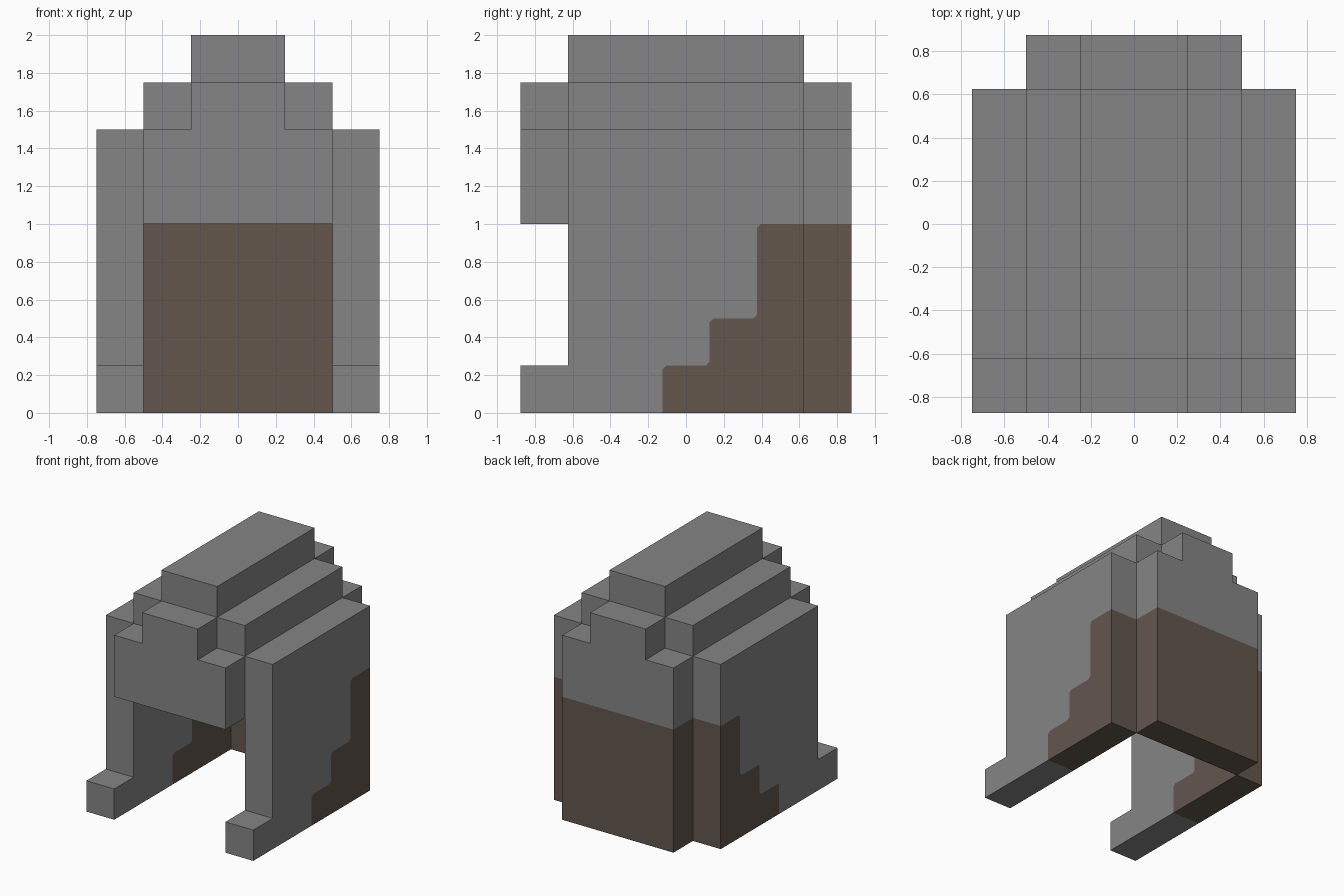
import bpy, bmesh

if "Cube" in bpy.data.objects:
    bpy.data.objects.remove(bpy.data.objects["Cube"])


def material(name, rgb):
    m = bpy.data.materials.new(name)
    m.diffuse_color = (*rgb, 1)
    m.use_nodes = True
    m.node_tree.nodes["Principled BSDF"].inputs["Base Color"].default_value = m.diffuse_color
    return m


GREY, BROWN = 0, 1
MATS = [material("stone grey", (0.235, 0.235, 0.235)),
        material("dark brown", (0.127, 0.095, 0.076))]


def extrude(name, regions, place, d0, d1):
    """Extrude adjoining coloured 2D regions into one solid without inner faces."""
    bm = bmesh.new()
    cache = {}

    def vert(p, d):
        if (p, d) not in cache:
            cache[p, d] = bm.verts.new(place(p, d))
        return cache[p, d]

    edges = {frozenset(e): 0 for pts, _ in regions for e in zip(pts, pts[1:] + pts[:1])}
    for pts, _ in regions:
        for e in zip(pts, pts[1:] + pts[:1]):
            edges[frozenset(e)] += 1
    for pts, mat in regions:
        for d in (d0, d1):
            bm.faces.new([vert(p, d) for p in pts]).material_index = mat
        for a, b in zip(pts, pts[1:] + pts[:1]):
            if edges[frozenset((a, b))] == 1:
                quad = [vert(a, d0), vert(b, d0), vert(b, d1), vert(a, d1)]
                bm.faces.new(quad).material_index = mat
    bmesh.ops.recalc_face_normals(bm, faces=bm.faces[:])
    me = bpy.data.meshes.new(name)
    bm.to_mesh(me)
    bm.free()
    for m in MATS:
        me.materials.append(m)
    ob = bpy.data.objects.new(name, me)
    bpy.context.collection.objects.link(ob)
    return ob


def along_x(p, d):
    return (d, p[0], p[1])


def along_y(p, d):
    return (p[0], d, p[1])


def rect(a0, a1, b0, b1):
    return [(a0, b0), (a1, b0), (a1, b1), (a0, b1)]


# Stepped boundary of the brown area on the side walls, with nipped corners
c = 0.02
steps = [(-.125, 0), (-.125, .25 - c), (-.125 + c, .25), (.125 - c, .25), (.125, .25 + c),
         (.125, .5 - c), (.125 + c, .5), (.375 - c, .5), (.375, .5 + c),
         (.375, 1 - c), (.375 + c, 1), (.625, 1)]
wall_grey = [(-.625, 1.5), (-.625, .25), (-.875, .25), (-.875, 0)] + steps + [(.625, 1.5)]
wall_brown = steps + [(.625, 0)]

# Side walls with front feet, and roof shoulders
for side, s in (("right", 1), ("left", -1)):
    extrude(side + "_wall", [(wall_grey, GREY), (wall_brown, BROWN)], along_x, .5 * s, .75 * s)
    extrude(side + "_roof_shoulder", [(rect(-.625, .625, 1.5, 1.75), GREY)],
            along_x, .25 * s, .5 * s)

# Roof ridge
extrude("roof_ridge", [(rect(-.625, .625, 1.75, 2), GREY)], along_x, -.25, .25)

# Stepped gable above the front opening and on the back panel
gable = [(-.5, 1), (.5, 1), (.5, 1.5), (.25, 1.5), (.25, 1.75),
         (-.25, 1.75), (-.25, 1.5), (-.5, 1.5)]
extrude("front_gable", [(gable, GREY)], along_y, -.875, -.625)
extrude("back_panel", [(gable, GREY), (rect(-.5, .5, 0, 1), BROWN)], along_y, .625, .875)
